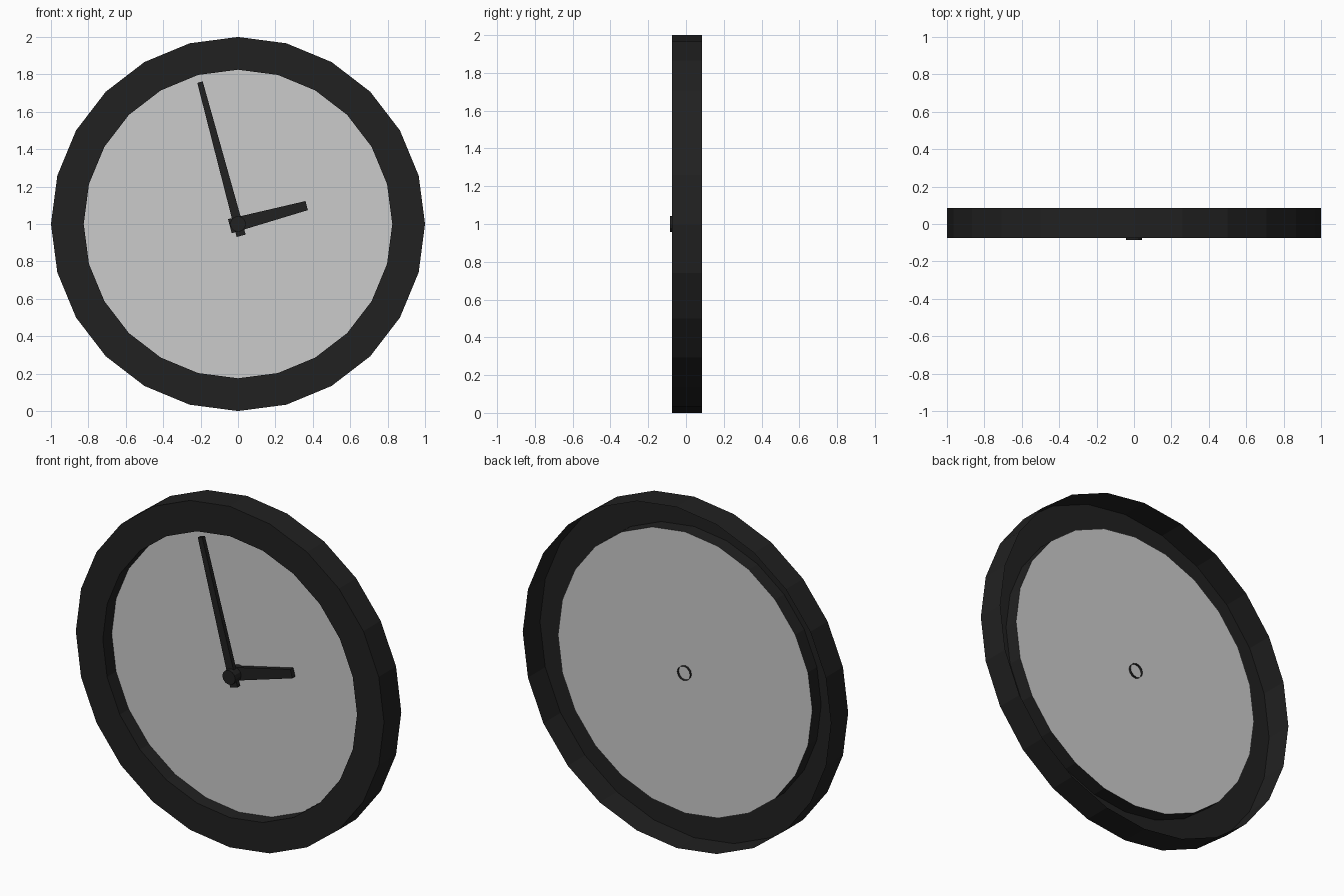
import bpy, bmesh
from math import sin, cos, pi, radians

if "Cube" in bpy.data.objects:
    bpy.data.objects.remove(bpy.data.objects["Cube"])

black = bpy.data.materials.new("black")
black.diffuse_color = (0.015, 0.015, 0.015, 1)
black.use_nodes = True
black.node_tree.nodes["Principled BSDF"].inputs["Base Color"].default_value = black.diffuse_color
CZ = 1.0      # height of the clock centre
FACE_Y = 0.008


def finish(name, bm, mat=None):
    me = bpy.data.meshes.new(name)
    bm.to_mesh(me)
    bm.free()
    ob = bpy.data.objects.new(name, me)
    bpy.context.collection.objects.link(ob)
    if mat:
        me.materials.append(mat)
    return ob


def lathe(name, profile, n, mat=None, cap_front=False):
    """Turn a (radius, y) profile around the y axis through the centre.
    Profile order runs from the outside back, round the front, to the inside."""
    bm = bmesh.new()
    rings = [[bm.verts.new((r * sin(2 * pi * i / n), y, CZ + r * cos(2 * pi * i / n)))
              for i in range(n)] for r, y in profile]
    for a, b in zip(rings, rings[1:]):
        for i in range(n):
            j = (i + 1) % n
            bm.faces.new((a[i], b[i], b[j], a[j]))
    if cap_front:
        bm.faces.new(rings[-1])
    bm.normal_update()
    # front-facing parts must look towards -y
    front = min(bm.faces, key=lambda f: f.normal.y if abs(f.normal.y) > 0.9 else 2)
    if not front.normal.y < -0.9:
        bmesh.ops.reverse_faces(bm, faces=bm.faces[:])
    return finish(name, bm, mat)


def hand(name, angle, tail, tip, w_tail, w_tip, y0, y1):
    """Tapered bar, angle clockwise from twelve."""
    bm = bmesh.new()
    s, c = sin(angle), cos(angle)
    outline = [(-w_tail / 2, tail), (w_tail / 2, tail), (w_tip / 2, tip), (-w_tip / 2, tip)]
    front = bm.faces.new([bm.verts.new((u * c + v * s, y0, CZ - u * s + v * c))
                          for u, v in outline])
    ext = bmesh.ops.extrude_face_region(bm, geom=[front], use_keep_orig=True)
    for v in ext["geom"]:
        if isinstance(v, bmesh.types.BMVert):
            v.co.y = y1
    bmesh.ops.recalc_face_normals(bm, faces=bm.faces[:])
    return finish(name, bm, black)


# rim: shell open at the back, inner wall stops at the face
lathe("rim", [(1.0, 0.085), (1.0, -0.075), (0.825, -0.075), (0.825, FACE_Y)], 24, black)

# dial plate
lathe("clock_face", [(0.825, FACE_Y)], 24, cap_front=True)

# centre pin: open tube at the back, poking just through the plate
lathe("centre_pin", [(0.042, 0.022), (0.042, -0.085)], 12, black, cap_front=True)

# hands
hand("hour_hand", radians(75), -0.045, 0.38, 0.078, 0.05, -0.03, -0.003)
hand("minute_hand", radians(-15), -0.065, 0.785, 0.05, 0.03, -0.062, -0.037)
